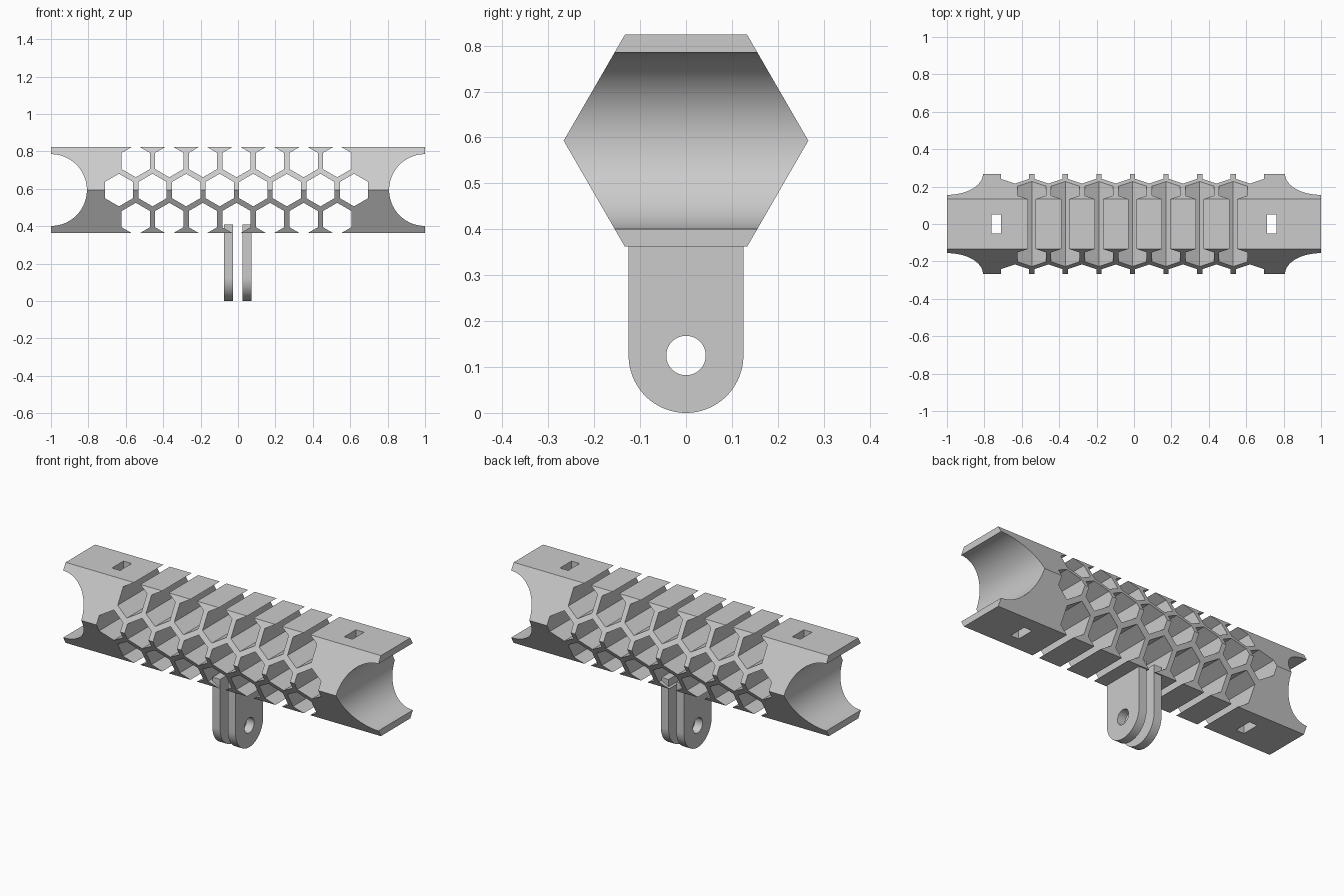
import bpy, bmesh
from math import cos, sin, pi, radians, sqrt

if "Cube" in bpy.data.objects:
    bpy.data.objects.remove(bpy.data.objects["Cube"])

ZC = 0.593                      # height of the bar's centre line


def ring(cu, cv, r, n, start=0.0, sweep=2 * pi):
    """Points on a circle or arc; a partial arc includes both ends."""
    steps = n if abs(sweep - 2 * pi) < 1e-6 else n - 1
    return [(cu + r * cos(start + sweep * i / steps),
             cv + r * sin(start + sweep * i / steps)) for i in range(n)]


def prisms(name, profiles, axis, lo, hi):
    """One object made of closed profiles extruded along an axis."""
    place = {'x': lambda u, v, w: (w, u, v),
             'y': lambda u, v, w: (u, w, v),
             'z': lambda u, v, w: (u, v, w)}[axis]
    bm = bmesh.new()
    for pts in profiles:
        a = [bm.verts.new(place(u, v, lo)) for u, v in pts]
        b = [bm.verts.new(place(u, v, hi)) for u, v in pts]
        bm.faces.new(a)
        bm.faces.new(b[::-1])
        for i in range(len(pts)):
            j = (i + 1) % len(pts)
            bm.faces.new((a[j], a[i], b[i], b[j]))
    bmesh.ops.recalc_face_normals(bm, faces=bm.faces)
    mesh = bpy.data.meshes.new(name)
    bm.to_mesh(mesh)
    bm.free()
    obj = bpy.data.objects.new(name, mesh)
    bpy.context.collection.objects.link(obj)
    return obj


def activate(obj):
    bpy.ops.object.select_all(action='DESELECT')
    obj.select_set(True)
    bpy.context.view_layer.objects.active = obj


def cut(target, cutter):
    cutter.hide_render = True
    mod = target.modifiers.new("cut", 'BOOLEAN')
    mod.operation, mod.solver, mod.object = 'DIFFERENCE', 'EXACT', cutter
    activate(target)
    bpy.ops.object.modifier_apply(modifier=mod.name)
    bpy.data.objects.remove(cutter)


def smooth(obj):
    activate(obj)
    bpy.ops.object.shade_smooth_by_angle(angle=radians(25))


# Hexagonal bar
bar = prisms("hex_bar", [ring(0, ZC, 0.2665, 6)], 'x', -1, 1)

# Round saddles at both ends
cut(bar, prisms("saddle_cutter",
                [ring(s, ZC, 0.192, 96) for s in (-1, 1)], 'y', -0.4, 0.4))

# Honeycomb holes through the bar, three staggered rows
PITCH, WIDTH, XC = 0.1795, 0.151, -0.008
cells = []
for row, count in ((-1, 7), (0, 8), (1, 7)):
    z = ZC + row * PITCH * sqrt(3) / 2
    for i in range(count):
        x = XC + (i - (count - 1) / 2) * PITCH
        cells.append(ring(x, z, WIDTH / sqrt(3), 6, pi / 6))
cut(bar, prisms("honeycomb_cutter", cells, 'y', -0.4, 0.4))

# Strap slots through the bar from top to bottom
slots = [[(s * 0.737 + dx, dy) for dx, dy in
          ((-0.026, -0.052), (0.026, -0.052), (0.026, 0.052), (-0.026, 0.052))]
         for s in (-1, 1)]
cut(bar, prisms("slot_cutter", slots, 'z', 0.2, 1.0))
smooth(bar)

# Two mounting lugs with rounded ends and a bolt hole
R = 0.125
lug_profile = ring(0, R, R, 49, pi, pi) + [(R, 0.41), (-R, 0.41)]
for name, lo, hi in (("left_lug", -0.075, -0.026), ("right_lug", 0.023, 0.072)):
    lug = prisms(name, [lug_profile], 'x', lo, hi)
    cut(lug, prisms("bolt_cutter", [ring(0, R, 0.043, 48)], 'x', -0.2, 0.2))
    smooth(lug)
